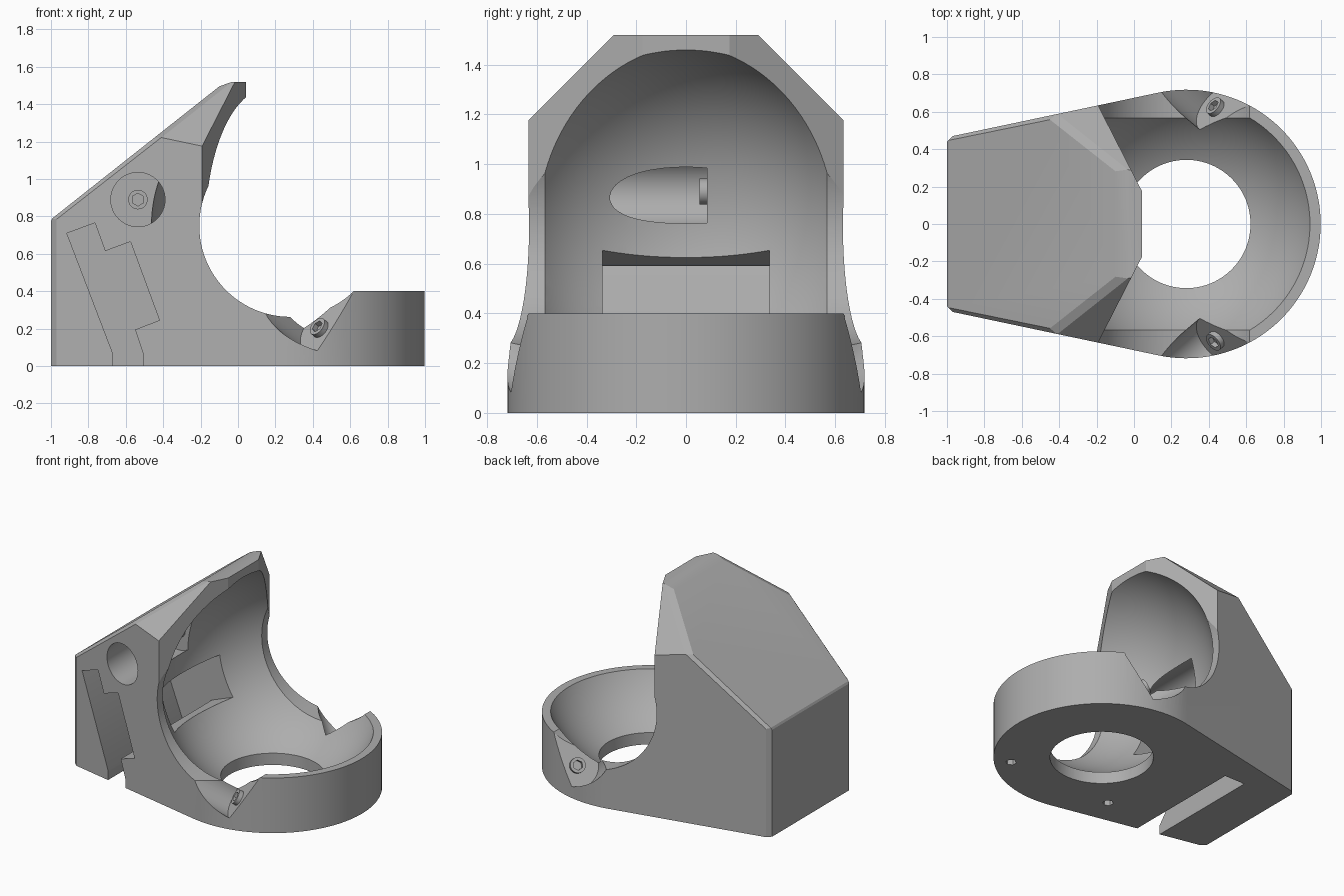
import bpy, bmesh, math
from mathutils import Vector

cube = bpy.data.objects.get("Cube")
if cube:
    bpy.data.objects.remove(cube, do_unlink=True)

grey = bpy.data.materials.new("matte grey")
grey.use_nodes = True
COLOUR = (0.42, 0.42, 0.42, 1)
grey.diffuse_color = COLOUR
grey.node_tree.nodes["Principled BSDF"].inputs["Base Color"].default_value = COLOUR


def finish(bm, name):
    bmesh.ops.recalc_face_normals(bm, faces=bm.faces)
    mesh = bpy.data.meshes.new(name)
    bm.to_mesh(mesh)
    bm.free()
    mesh.materials.append(grey)
    ob = bpy.data.objects.new(name, mesh)
    bpy.context.collection.objects.link(ob)
    return ob


def prism_mesh(points, lo, hi, axis="z"):
    """Extrude a plan (axis z) or side (axis y) outline from lo to hi."""
    bm = bmesh.new()
    place = (lambda p: (p[0], p[1], lo)) if axis == "z" else (lambda p: (p[0], lo, p[1]))
    face = bm.faces.new([bm.verts.new(place(p)) for p in points])
    new = bmesh.ops.extrude_face_region(bm, geom=[face])["geom"]
    step = (0, 0, hi - lo) if axis == "z" else (0, hi - lo, 0)
    bmesh.ops.translate(bm, vec=step, verts=[v for v in new if isinstance(v, bmesh.types.BMVert)])
    return bm


def prism(name, points, lo, hi, axis="z"):
    return finish(prism_mesh(points, lo, hi, axis), name)


def rod(name, start, direction, length, radius, sides=64):
    """Cylinder that begins at start and runs along direction."""
    bm = bmesh.new()
    bmesh.ops.create_cone(bm, cap_ends=True, segments=sides, radius1=radius,
                          radius2=radius, depth=length)
    bmesh.ops.translate(bm, vec=(0, 0, length / 2), verts=bm.verts)
    turn = Vector(direction).to_track_quat("Z", "Y").to_matrix()
    bmesh.ops.rotate(bm, matrix=turn, verts=bm.verts)
    bmesh.ops.translate(bm, vec=start, verts=bm.verts)
    return finish(bm, name)


def cut(target, cutters):
    bpy.context.view_layer.objects.active = target
    for cutter in cutters:
        cutter.hide_render = True
        mod = target.modifiers.new("cut", "BOOLEAN")
        mod.operation, mod.solver, mod.object = "DIFFERENCE", "EXACT", cutter
        bpy.ops.object.modifier_apply(modifier=mod.name)
        bpy.data.objects.remove(cutter, do_unlink=True)


def smooth(ob):
    bpy.ops.object.select_all(action="DESELECT")
    ob.select_set(True)
    bpy.context.view_layer.objects.active = ob
    bpy.ops.object.shade_smooth_by_angle(angle=math.radians(22))


CX, CZ = 0.28, 0.75          # centre of the ball cavity

# Body: tapered plan ending in a round nose
arc = [math.radians(-102 + 204 * i / 72) for i in range(73)]
plan = [(CX + 0.718 * math.cos(a), 0.718 * math.sin(a)) for a in arc]
plan += [(-0.97, 0.47), (-1, 0.44), (-1, -0.44), (-0.97, -0.47)]
bm = prism_mesh(plan, 0, 1.52)

# Sloping roof, chamfers and softened edges
planes = [((-0.98, 0, 0.8), (-0.79, 0, 1)),
          ((-1, 0, 0.775), (-1.62, 0, 0.785)),
          ((-0.03, 0, 1.52), (-0.62, 0, 1.785))]
for s in (-1, 1):
    planes += [((0, s * 0.29, 1.52), (0, s, 1)),
               ((-0.41, s * 0.586, 1.225), (-0.82, s * 0.98, 0.785)),
               ((-0.068, s * 0.29, 1.505), (-0.62, s * 0.707, 1.49))]
for co, no in planes:
    geom = bm.verts[:] + bm.edges[:] + bm.faces[:]
    made = bmesh.ops.bisect_plane(bm, geom=geom, plane_co=co, plane_no=no, clear_outer=True)
    rim = [e for e in made["geom_cut"] if isinstance(e, bmesh.types.BMEdge)]
    bmesh.ops.holes_fill(bm, edges=rim, sides=0)
body = finish(bm, "body")

# Space in front of the hood and above the ring
hood_front = [(-0.277, 0.8), (0.043, 0.175), (0.043, -0.175), (-0.277, -0.8), (1.2, -0.8), (1.2, 0.8)]
box = [(0.05, -0.9), (1.2, -0.9), (1.2, 0.9), (0.05, 0.9)]
cutters = [prism("hood_cutter", hood_front, CZ, 1.8), prism("ring_cutter", box, 0.4, 1.8)]

# Ball cavity, side openings and floor hole
bm = bmesh.new()
bmesh.ops.create_uvsphere(bm, u_segments=96, v_segments=64, radius=0.748)
bmesh.ops.translate(bm, vec=(CX, 0, CZ), verts=bm.verts)
cutters += [finish(bm, "ball_cutter"),
            rod("side_cutter", (CX, -1, CZ), (0, 1, 0), 2, 0.487, 96),
            rod("floor_cutter", (CX, 0, -0.1), (0, 0, 1), 0.5, 0.343, 96)]

# Stepped circuit board slot and its window into the cavity
slot = [(-0.915, 0.71), (-0.765, 0.765), (-0.71, 0.615), (-0.575, 0.665), (-0.42, 0.245),
        (-0.55, 0.195), (-0.505, 0.06), (-0.505, -0.1), (-0.67, -0.1), (-0.67, 0.07)]
window = [(-0.6, 0.57), (-0.3, 0.685), (-0.195, 0.405), (-0.495, 0.29)]
cutters += [prism("slot_cutter", slot, -1, 0.34, "y"),
            prism("window_cutter", window, -0.335, 0.335, "y")]

# Upper screw bore and hexagonal holes in the underside
cutters.append(rod("bore_cutter", (-0.535, -1, 0.89), (0, 1, 0), 1.085, 0.145))
for x in (-0.14, 0.70):
    cutters.append(rod("foot_cutter", (x, -0.435, -0.05), (0, 0, 1), 0.14, 0.036, 6))

# Angled screw notches on both sides of the ring
seats = [("bore_screw", Vector((-0.535, 0.085, 0.89)), Vector((0, -1, 0)))]
for s, side in ((-1, "front"), (1, "back")):
    axis = Vector((-0.65, s * 0.55, 0.52)).normalized()
    seat = Vector((0.443, s * 0.617, 0.197))
    up = Vector((0.49, -s * 0.22, 0.84))
    up = (up - axis * up.dot(axis)).normalized()
    cutters += [rod("notch_cutter", seat + up * d, axis, 0.6, 0.145) for d in (0, 0.12)]
    seats.append((side + "_notch_screw", seat, axis))

cut(body, cutters)
smooth(body)

# Socket head screws
for name, seat, axis in seats:
    screw = rod(name, seat - axis * 0.04, axis, 0.07, 0.052, 32)
    cut(screw, [rod("socket_cutter", seat - axis * 0.02, axis, 0.1, 0.034, 6)])
    smooth(screw)
